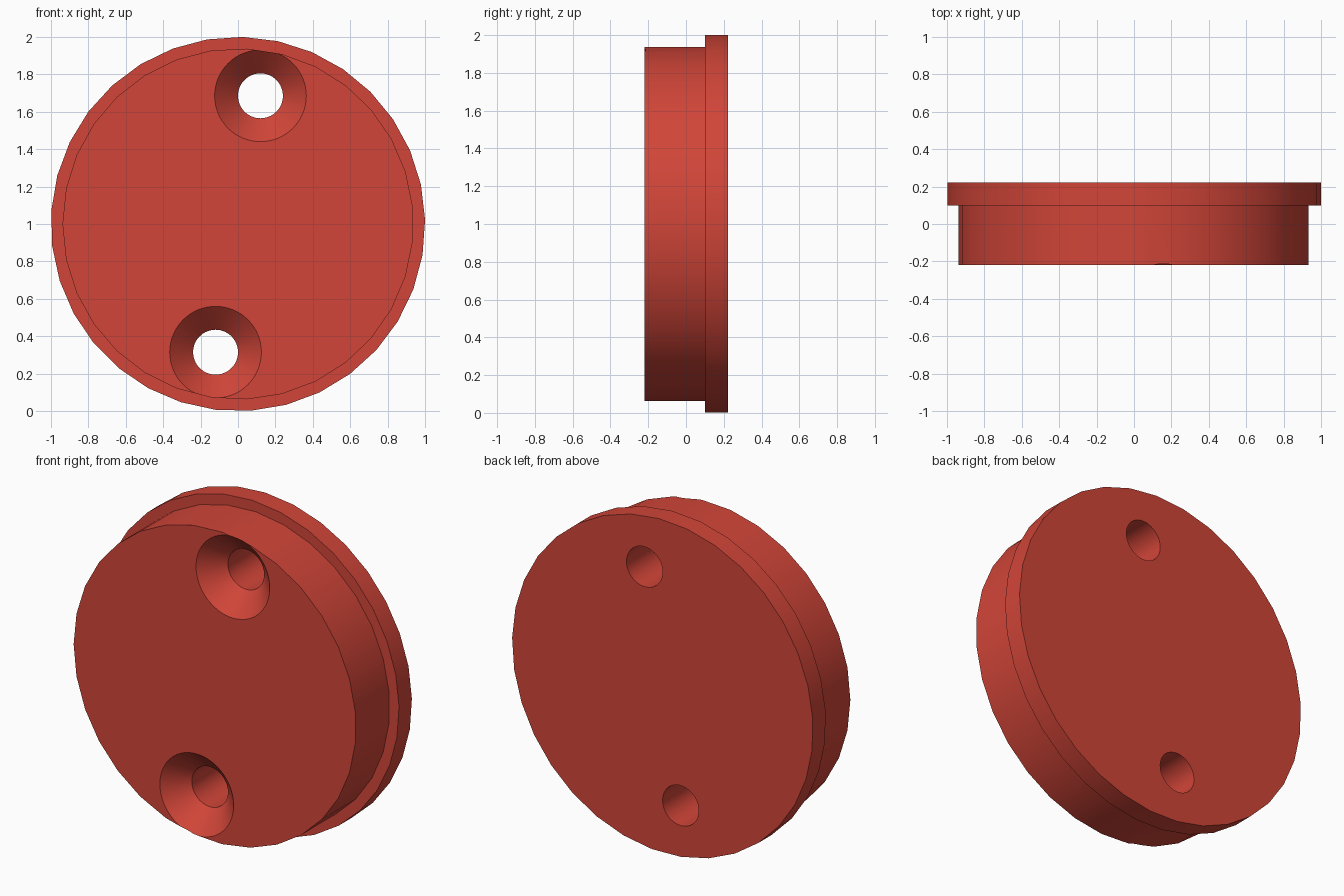
import bpy, bmesh, math

if "Cube" in bpy.data.objects:
    bpy.data.objects.remove(bpy.data.objects["Cube"])

red = bpy.data.materials.new("red")
red.diffuse_color = (0.64, 0.06, 0.04, 1)
red.use_nodes = True
red.node_tree.nodes["Principled BSDF"].inputs["Base Color"].default_value = red.diffuse_color


def turned(name, profile, sides, x=0.0, z=1.0, start=0.0):
    """Solid of rings (y, radius) stacked along y, closed at both ends."""
    bm = bmesh.new()
    rings = []
    for y, r in profile:
        angles = [start + math.tau * i / sides for i in range(sides)]
        rings.append([bm.verts.new((x + r * math.cos(a), y, z + r * math.sin(a)))
                      for a in angles])
    for a, b in zip(rings, rings[1:]):
        for i in range(sides):
            j = (i + 1) % sides
            bm.faces.new((a[i], a[j], b[j], b[i]))
    bm.faces.new(rings[0])
    bm.faces.new(rings[-1])
    bmesh.ops.recalc_face_normals(bm, faces=bm.faces)
    mesh = bpy.data.meshes.new(name)
    bm.to_mesh(mesh)
    bm.free()
    mesh.materials.append(red)
    obj = bpy.data.objects.new(name, mesh)
    bpy.context.collection.objects.link(obj)
    return obj


def combine(target, tool, operation):
    """Apply a boolean and remove the tool object."""
    mod = target.modifiers.new(operation.lower(), 'BOOLEAN')
    mod.operation = operation
    mod.solver = 'EXACT'
    mod.object = tool
    bpy.context.view_layer.objects.active = target
    bpy.ops.object.modifier_apply(modifier=mod.name)
    bpy.data.objects.remove(tool)


# Wide rear flange joined to the thicker front body
cap = turned("flanged_cap", [(0.10, 1.0), (0.222, 1.0)], 33, start=math.radians(1.3))
body = turned("body", [(-0.22, 0.938), (0.15, 0.938)], 31, start=math.pi)
combine(cap, body, 'UNION')

# Two countersunk screw holes, opposite each other
for s in (1, -1):
    hole = turned("hole_cutter",
                  [(-0.24, 0.265), (-0.095, 0.12), (0.3, 0.12)],
                  64, x=0.12 * s, z=1 + 0.685 * s)
    combine(cap, hole, 'DIFFERENCE')

# Smooth walls with crisp rims
bpy.ops.object.select_all(action='DESELECT')
cap.select_set(True)
bpy.context.view_layer.objects.active = cap
bpy.ops.object.shade_smooth_by_angle(angle=math.radians(30))
